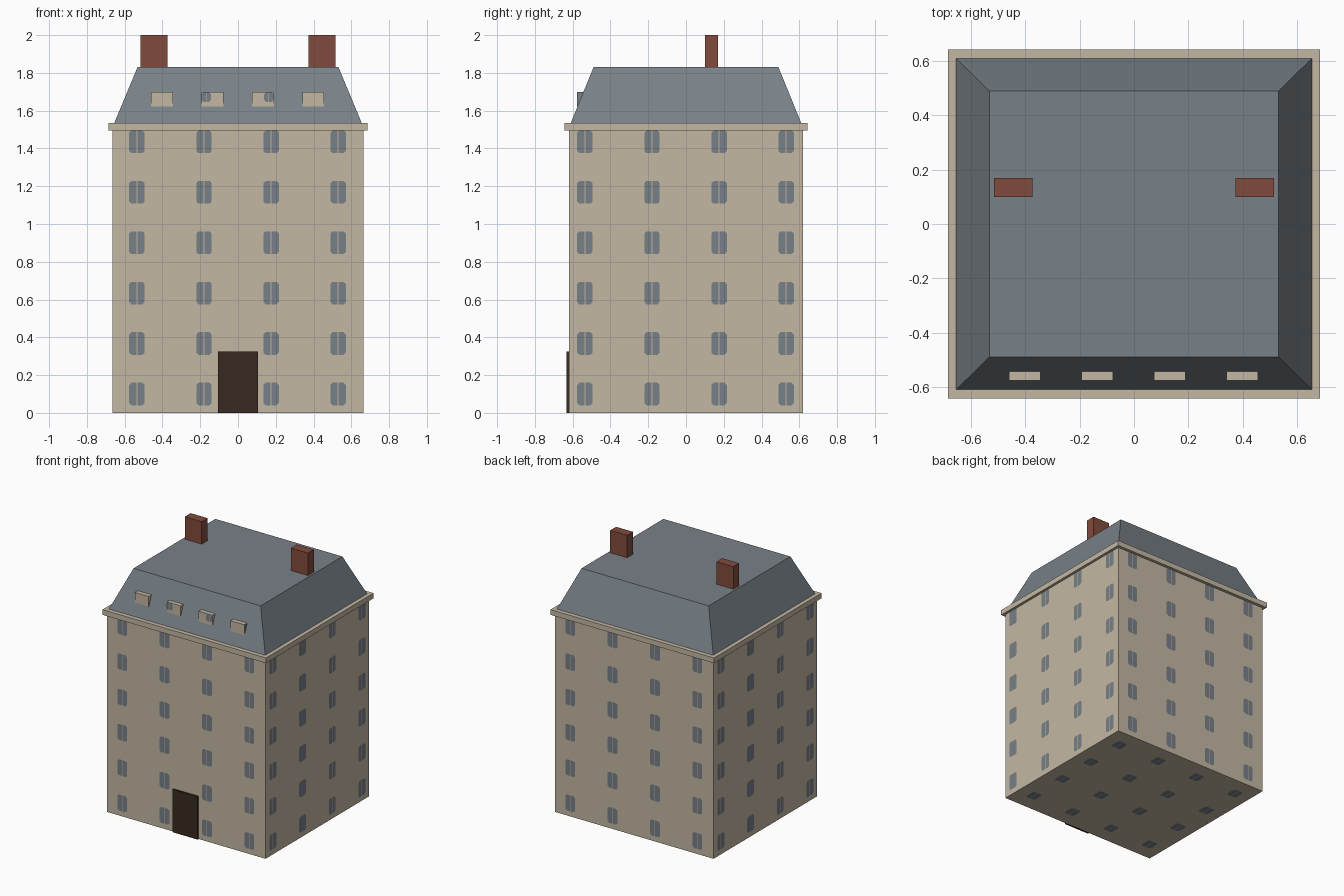
import bpy
import bmesh
from math import pi
from mathutils import Matrix, Vector

cube = bpy.data.objects.get("Cube")
if cube:
    bpy.data.objects.remove(cube, do_unlink=True)


def material(name, rgb):
    mat = bpy.data.materials.new(name)
    mat.use_nodes = True
    mat.diffuse_color = (*rgb, 1)
    mat.node_tree.nodes["Principled BSDF"].inputs["Base Color"].default_value = (*rgb, 1)
    return mat


STONE = material("cream stone", (0.55, 0.475, 0.365))
SLATE = material("grey slate", (0.19, 0.22, 0.245))
GLASS = material("blue grey glass", (0.185, 0.215, 0.245))
BRICK = material("red brick", (0.22, 0.07, 0.045))
WOOD = material("dark wood", (0.042, 0.023, 0.015))


def finish(name, bm, *mats):
    mesh = bpy.data.meshes.new(name)
    bm.to_mesh(mesh)
    bm.free()
    for mat in mats:
        mesh.materials.append(mat)
    obj = bpy.data.objects.new(name, mesh)
    bpy.context.collection.objects.link(obj)
    return obj


def box(name, low, high, mat, taper=None):
    """Box between two corners; taper scales the top face in x and y."""
    low, high = Vector(low), Vector(high)
    bm = bmesh.new()
    bmesh.ops.create_cube(bm, size=1)
    size, mid = high - low, (high + low) / 2
    for v in bm.verts:
        top = v.co.z > 0
        v.co = Vector(a * b for a, b in zip(v.co, size)) + mid
        if top and taper:
            v.co.x *= taper[0]
            v.co.y *= taper[1]
    return finish(name, bm, mat)


# Main masses
HX, HY = 0.665, 0.62
box("walls", (-HX, -HY, 0), (HX, HY, 1.5), STONE)
box("cornice", (-0.685, -0.643, 1.495), (0.685, 0.643, 1.535), STONE)
box("mansard_roof", (-0.657, -0.612, 1.53), (0.657, 0.612, 1.83), SLATE, (0.81, 0.8))
box("front_door", (-0.105, -0.632, 0), (0.105, -0.615, 0.325), WOOD)
for side, x in (("right", -0.445), ("left", 0.445)):
    box(side + "_chimney", (x - 0.071, 0.1, 1.8), (x + 0.071, 0.17, 2), BRICK)


# Window panes: two arched leaves with clipped corners and a narrow mullion
def add_window(bm, matrix, u, v, w=0.082, h=0.12):
    clip, gap = 0.012, 0.002
    for s in (-1, 1):
        inner, outer = s * gap, s * w / 2
        pts = [(inner, -h / 2), (outer - s * clip, -h / 2), (outer, clip - h / 2),
               (outer, h / 2 - clip), (outer - s * clip, h / 2), (inner, h / 2)]
        if s < 0:
            pts.reverse()
        bm.faces.new([bm.verts.new(matrix @ Vector((u + a, v + b, 0))) for a, b in pts])


COLUMNS = [-0.535, -0.18, 0.175, 0.53]
ROWS = [0.1 + 0.267 * i for i in range(6)]
LIFT = 0.002
upright = Matrix.Rotation(pi / 2, 4, "X")
for name, turn, depth in (("front", 0, HY), ("left", 1, HX), ("back", 2, HY), ("right", 3, HX)):
    matrix = (Matrix.Rotation(turn * pi / 2, 4, "Z")
              @ Matrix.Translation((0, -depth - LIFT, 0)) @ upright)
    bm = bmesh.new()
    for u in COLUMNS:
        for v in ROWS:
            add_window(bm, matrix, u, v)
    finish(name + "_windows", bm, GLASS)

# Matching panels on the underside
bm = bmesh.new()
under = Matrix.Translation((0, 0, 0)) @ Matrix.Rotation(pi, 4, "X")
for u in COLUMNS:
    for v in COLUMNS:
        add_window(bm, under, u, v * 0.88, h=0.09)
panels = finish("underside_panels", bm, GLASS)
panels.location.z = -LIFT / 2

# Dormers on the front slope
for i in range(4):
    x = -0.4025 + 0.267 * i
    dormer = box(f"dormer_{i + 1}", (x - 0.058, -0.576, 1.622), (x + 0.058, -0.53, 1.7), STONE)
    if i in (0, 3):
        dormer.data.materials.append(GLASS)
        for face in dormer.data.polygons:
            if face.normal.x * (i - 1.5) > 0.5:
                face.material_index = 1

# Small panes on the two middle dormers
bm = bmesh.new()
front = Matrix.Translation((0, -0.576 - LIFT, 0)) @ upright
for x in (-0.168, 0.163):
    add_window(bm, front, x, 1.672, w=0.05, h=0.052)
finish("dormer_panes", bm, GLASS)
